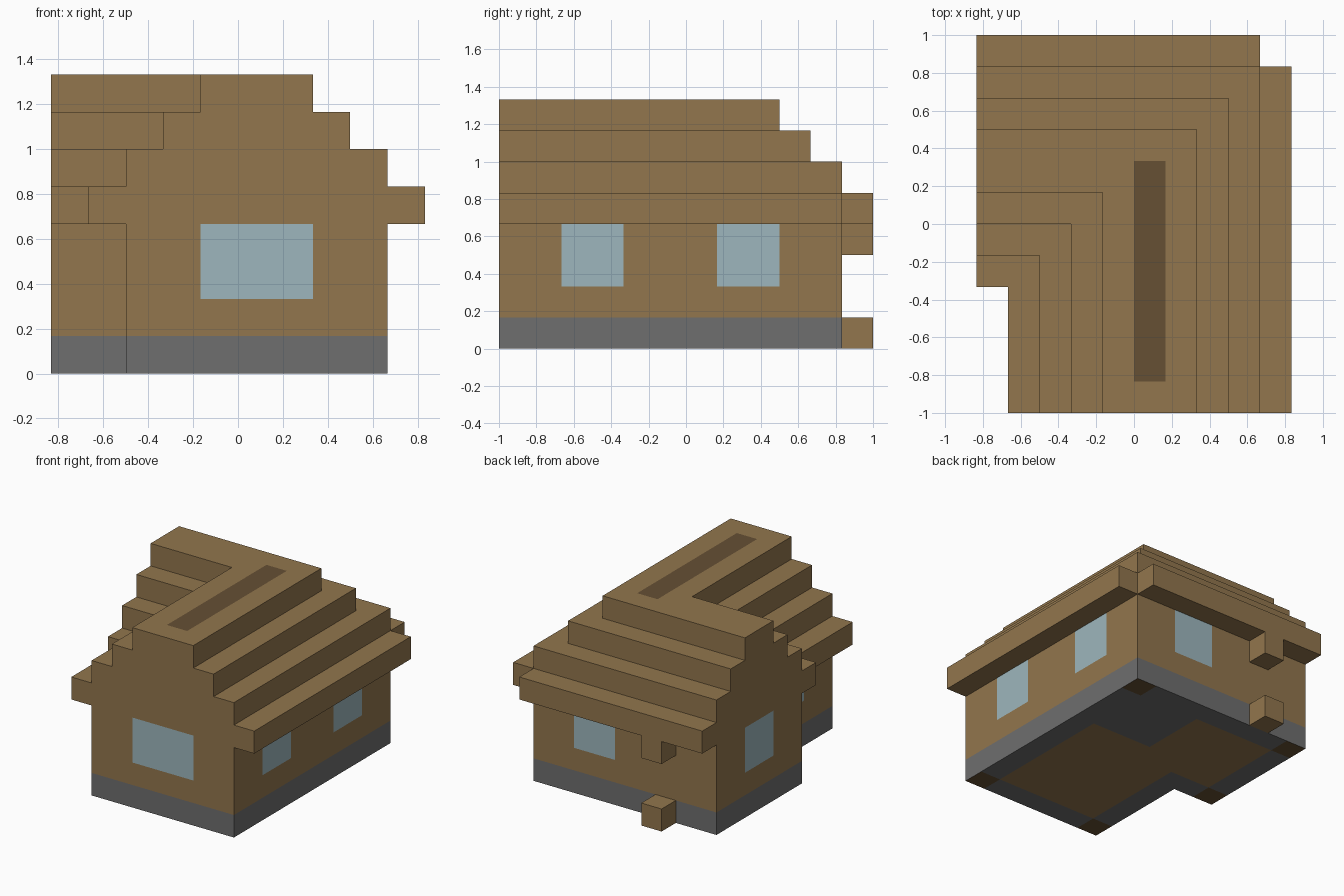
import bpy
import bmesh
from mathutils import Vector

cube = bpy.data.objects.get("Cube")
if cube:
    bpy.data.objects.remove(cube, do_unlink=True)

UNIT = 1 / 6  # one block; everything below is measured in blocks


def make_material(name, color):
    mat = bpy.data.materials.new(name)
    mat.use_nodes = True
    mat.diffuse_color = (*color, 1)
    bsdf = next(n for n in mat.node_tree.nodes if n.type == 'BSDF_PRINCIPLED')
    bsdf.inputs["Base Color"].default_value = (*color, 1)
    bsdf.inputs["Roughness"].default_value = 0.9
    return mat


MATERIALS = [
    make_material("plank brown", (0.287, 0.181, 0.075)),
    make_material("dark timber", (0.133, 0.080, 0.034)),
    make_material("window blue", (0.34, 0.47, 0.51)),
    make_material("stone grey", (0.156, 0.156, 0.156)),
]
PLANK, TIMBER, GLASS, STONE = range(4)

# Painted zones as (material, low corner, high corner); first match wins
E = 0.1
ZONES = [(TIMBER, (x, y, -E), (x + 1, y + 1, 5))
         for x, y in [(-3, -6), (3, -6), (3, 4), (-5, 4), (-5, -1)]]
ZONES += [
    # windows: front, both long sides, wing end, back
    (GLASS, (-1, -6 - E, 2), (2, -6 + E, 4)),
    (GLASS, (4 - E, -4, 2), (4 + E, -2, 4)),
    (GLASS, (4 - E, 1, 2), (4 + E, 3, 4)),
    (GLASS, (-3 - E, -4, 2), (-3 + E, -2, 4)),
    (GLASS, (-5 - E, 1, 2), (-5 + E, 3, 4)),
    (GLASS, (0, 5 - E, 2), (2, 5 + E, 4)),
    # ridge beam showing in the roof top
    (TIMBER, (0, -5, 8 - E), (1, 2, 8 + E)),
    # floor boards seen from below
    (PLANK, (-2, -5, -E), (3, 1, E)),
    (PLANK, (-2, 1, -E), (0, 4, E)),
    (PLANK, (-4, 0, -E), (-2, 4, E)),
    # stone footing
    (STONE, (-5 - E, -6 - E, -E), (4 + E, 5 + E, 1)),
]


def zone_material(point):
    for mat, low, high in ZONES:
        if all(a < p < b for a, p, b in zip(low, point, high)):
            return mat
    return PLANK


def block_prism(name, outline, bottom, top):
    """Extrude an outline, slice it on the block grid and colour the faces."""
    bm = bmesh.new()
    base = bm.faces.new([bm.verts.new((x, y, bottom)) for x, y in outline])
    walls = bmesh.ops.extrude_face_region(bm, geom=[base])
    moved = [v for v in walls["geom"] if isinstance(v, bmesh.types.BMVert)]
    bmesh.ops.translate(bm, verts=moved, vec=(0, 0, top - bottom))
    bmesh.ops.recalc_face_normals(bm, faces=bm.faces)
    for axis in range(3):
        normal = Vector((0, 0, 0))
        normal[axis] = 1
        for step in range(-5, 8):
            bmesh.ops.bisect_plane(bm, geom=bm.verts[:] + bm.edges[:] + bm.faces[:],
                                   plane_co=normal * step, plane_no=normal)
    for face in bm.faces:
        face.material_index = zone_material(face.calc_center_median())
    bmesh.ops.scale(bm, vec=(UNIT, UNIT, UNIT), verts=bm.verts)
    mesh = bpy.data.meshes.new(name)
    bm.to_mesh(mesh)
    bm.free()
    for mat in MATERIALS:
        mesh.materials.append(mat)
    obj = bpy.data.objects.new(name, mesh)
    bpy.context.collection.objects.link(obj)
    return obj


# L-shaped house body with posts, windows and footing
block_prism("house_body", [(-5, -1), (-3, -1), (-3, -6), (4, -6), (4, 5), (-5, 5)], 0, 4)

# Stepped roof: each course widens by one block towards the eaves
for k in range(4):
    corner = [(2 + k, 3 + k)]
    if k == 3:  # open corner where the eaves meet
        corner = [(5, 5), (4, 5), (4, 6)]
    outline = [(-5, 1 - k), (-1 - k, 1 - k), (-1 - k, -6), (2 + k, -6),
               *corner, (-5, 3 + k)]
    block_prism(f"roof_course_{k + 1}", outline, 7 - k, 8 - k)

# Back doorway: step on the ground and block under the eave
doorway = [(-3, 5), (-2, 5), (-2, 6), (-3, 6)]
block_prism("back_step", doorway, 0, 1)
block_prism("back_eave_block", doorway, 3, 4)
